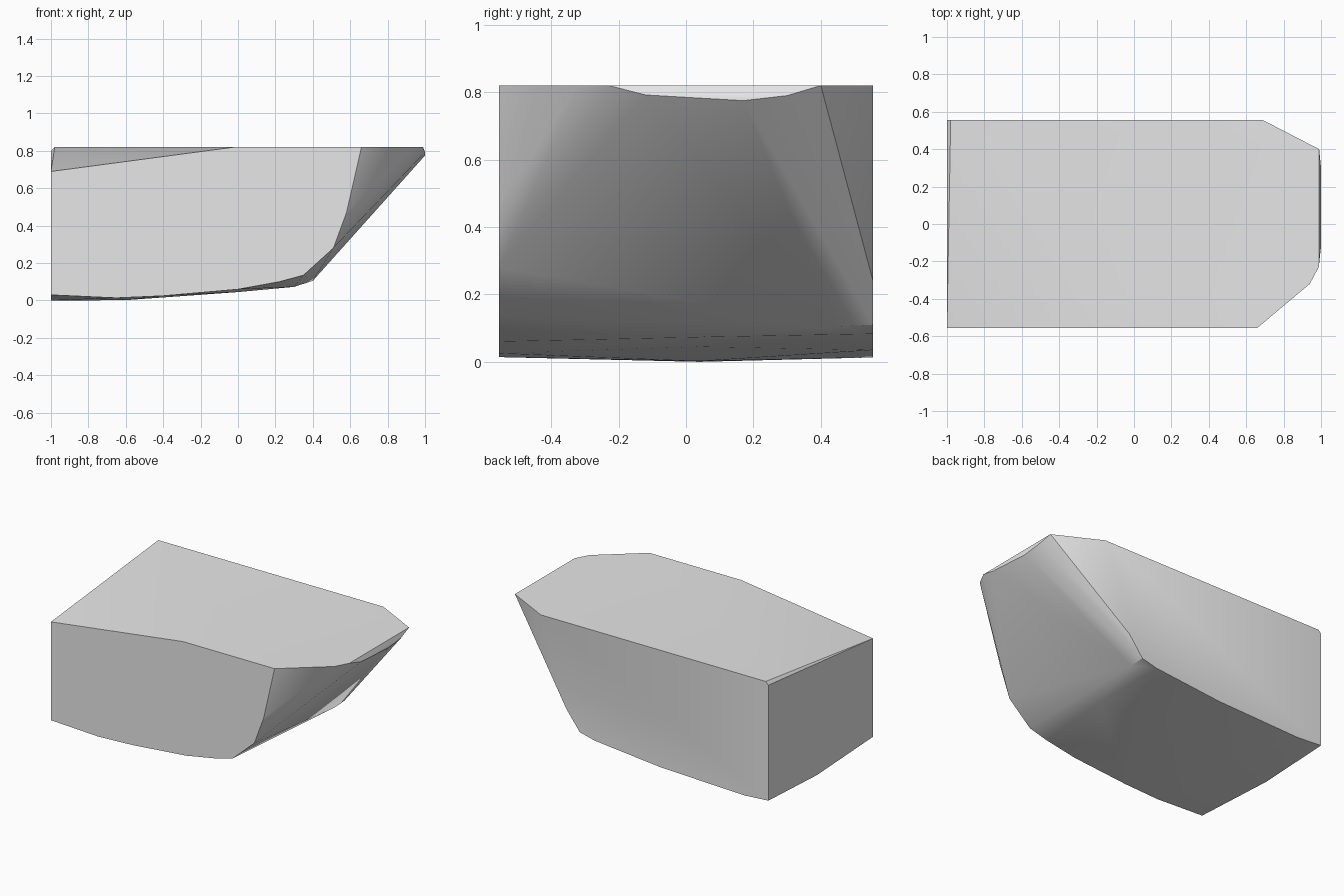
import bpy
import bmesh
import math

# Remove the default cube only
default_cube = bpy.data.objects.get("Cube")
if default_cube:
    bpy.data.objects.remove(default_cube, do_unlink=True)

HALF_DEPTH = 0.555
TOP = 0.82


def make_material(name, color):
    """One flat colour, shown both in the viewport and in a render."""
    material = bpy.data.materials.new(name)
    material.use_nodes = True
    material.diffuse_color = color
    shader = next(n for n in material.node_tree.nodes if n.type == 'BSDF_PRINCIPLED')
    shader.inputs["Base Color"].default_value = color
    shader.inputs["Roughness"].default_value = 0.8
    return material


def slice_points(y, profile):
    """Place an (x, z) profile on the vertical plane at depth y."""
    return [(x, y, z) for x, z in profile]


# Flat front side: sloping top left, rising nose, curved underside
front_side = slice_points(-HALF_DEPTH, [
    (-1, 0.69), (-0.02, TOP), (0.66, TOP), (0.58, 0.47), (0.51, 0.28),
    (0.35, 0.135), (0.22, 0.1), (0, 0.06), (-0.4, 0.025), (-0.65, 0.014), (-1, 0.03)])

# Flat back side
back_side = slice_points(HALF_DEPTH, [
    (-1, 0.8), (-0.98, TOP), (0.69, TOP), (0.5, 0.24), (0.4, 0.11),
    (0.29, 0.083), (-0.2, 0.035), (-0.82, 0.013), (-1, 0.025)])

# Shallow keel along the middle of the underside
keel = slice_points(0.04, [(-1, 0), (-0.6, 0.002), (0, 0.045), (0.3, 0.073)])

# Nose: lower bend, chipped lip and the corners of the flat top
nose = [(0.4, 0.45, 0.105), (1, -0.12, 0.792), (1, 0.17, 0.775), (1, 0.3, 0.79),
        (0.94, -0.32, TOP), (0.988, -0.23, TOP), (0.99, 0.4, TOP)]

# Wrap the slices in one convex faceted block
bm = bmesh.new()
for point in front_side + back_side + keel + nose:
    bm.verts.new(point)
hull = bmesh.ops.convex_hull(bm, input=bm.verts)
loose = [v for v in hull["geom_interior"] + hull["geom_unused"]
         if isinstance(v, bmesh.types.BMVert)]
bmesh.ops.delete(bm, geom=list(set(loose)), context='VERTS')

# Merge the coplanar triangles into clean flat faces
bmesh.ops.dissolve_limit(bm, angle_limit=math.radians(0.5),
                         verts=bm.verts, edges=bm.edges)
bmesh.ops.recalc_face_normals(bm, faces=bm.faces)

mesh = bpy.data.meshes.new("rock_block")
bm.to_mesh(mesh)
bm.free()

# Single plain grey rock with soft shading between shallow facets
rock_block = bpy.data.objects.new("rock_block", mesh)
bpy.context.collection.objects.link(rock_block)
mesh.materials.append(make_material("light grey stone", (0.8, 0.8, 0.8, 1)))

for other in bpy.context.selected_objects:
    other.select_set(False)
rock_block.select_set(True)
bpy.context.view_layer.objects.active = rock_block
bpy.ops.object.shade_smooth_by_angle(angle=math.radians(30))
